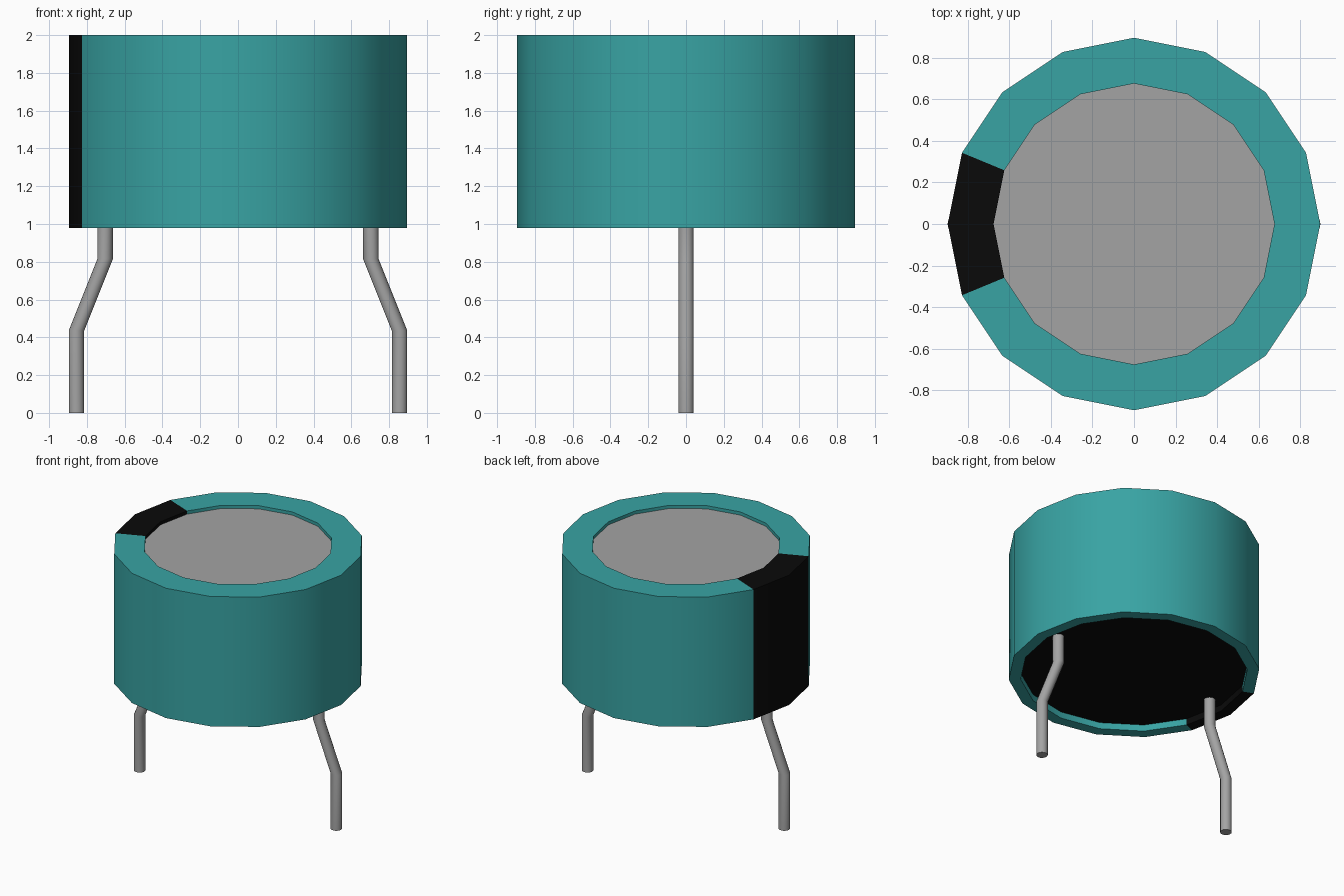
import bpy, bmesh, math
from mathutils import Vector

cube = bpy.data.objects.get("Cube")
if cube:
    bpy.data.objects.remove(cube, do_unlink=True)


def material(name, rgb):
    m = bpy.data.materials.new(name)
    m.use_nodes = True
    color = (*rgb, 1)
    m.diffuse_color = color
    m.node_tree.nodes["Principled BSDF"].inputs["Base Color"].default_value = color
    return m


teal = material("teal sleeve", (0.04, 0.37, 0.37))
black = material("black", (0.003, 0.003, 0.003))
grey = material("grey metal", (0.37, 0.37, 0.37))


def loft(name, rings, sides, mats, smooth_angle=30):
    """Skin horizontal rings given as (centre x, radius, z), capping both ends."""
    bm = bmesh.new()
    loops = []
    for cx, r, z in rings:
        angles = [math.tau * i / sides for i in range(sides)]
        loops.append([bm.verts.new((cx + r * math.cos(a), r * math.sin(a), z))
                      for a in angles])
    for low, high in zip(loops, loops[1:]):
        for i in range(sides):
            j = (i + 1) % sides
            bm.faces.new((low[i], low[j], high[j], high[i]))
    bm.faces.new(loops[0][::-1])
    bm.faces.new(loops[-1])
    bmesh.ops.recalc_face_normals(bm, faces=bm.faces[:])
    mesh = bpy.data.meshes.new(name)
    bm.to_mesh(mesh)
    bm.free()
    for m in mats:
        mesh.materials.append(m)
    obj = bpy.data.objects.new(name, mesh)
    bpy.context.collection.objects.link(obj)
    bpy.ops.object.select_all(action="DESELECT")
    obj.select_set(True)
    bpy.context.view_layer.objects.active = obj
    bpy.ops.object.shade_smooth_by_angle(angle=math.radians(smooth_angle))
    return obj


# Can body: recessed underside, outer wall, top rim, recessed top disc
SIDES = 16
body = loft("can_body", [(0, 0.81, 1.03), (0, 0.81, 0.98), (0, 0.895, 0.98),
                         (0, 0.895, 2.0), (0, 0.675, 2.0), (0, 0.675, 1.975)],
            SIDES, [teal, black, grey])

# Underside black, top disc grey, polarity stripe black on the two -x segments
for face in body.data.polygons:
    if len(face.vertices) == SIDES:
        face.material_index = 2 if face.center.z > 1.5 else 1
    elif Vector((face.center.x, face.center.y)).angle(Vector((-1, 0))) < math.tau / SIDES:
        face.material_index = 1

# Bent wire leads
for side, label in ((1, "left"), (-1, "right")):
    path = [(0.855, 0), (0.855, 0.435), (0.703, 0.815), (0.703, 1.03)]
    loft(label + "_lead", [(side * x, 0.041, z) for x, z in path], 16, [grey])
